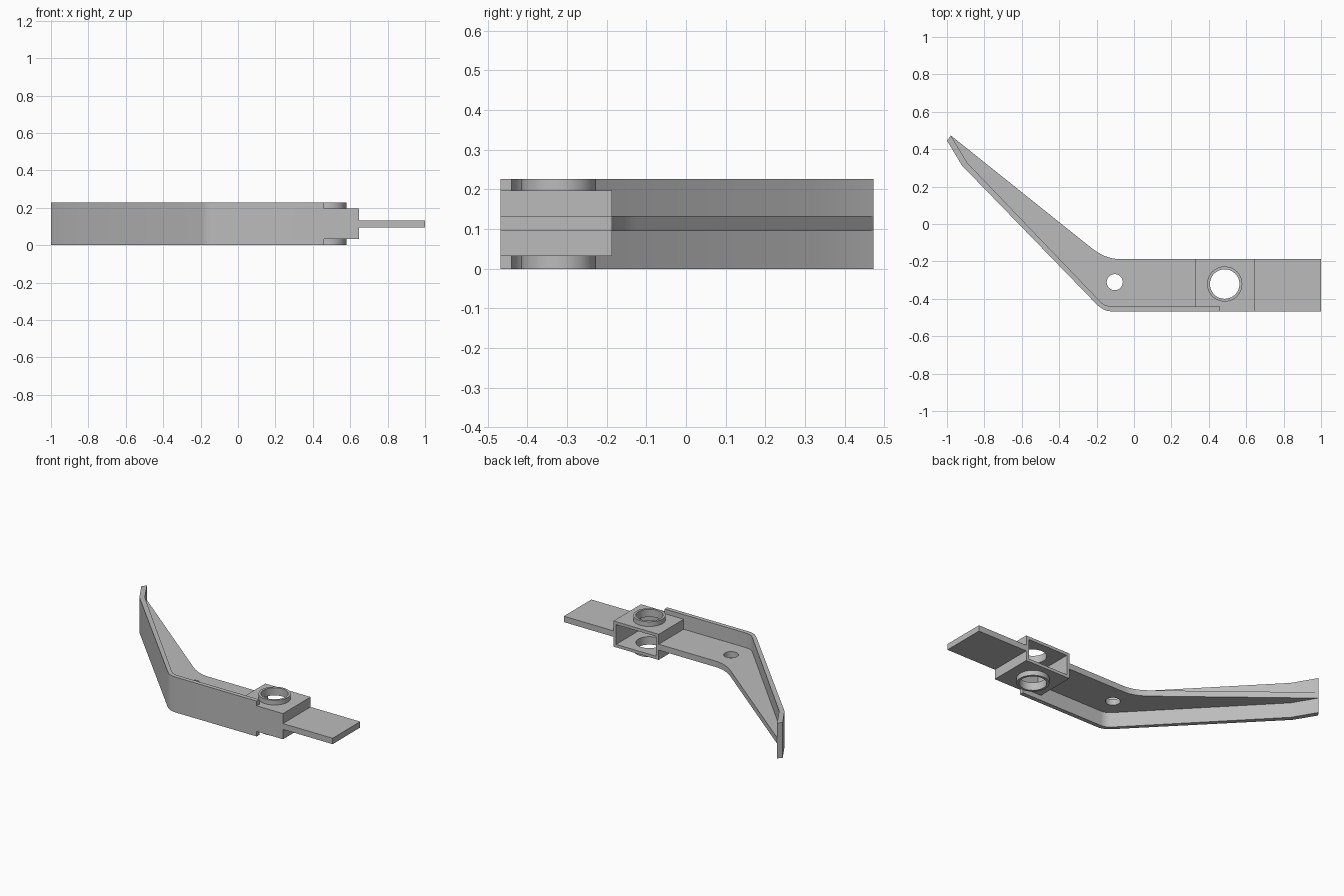
import bpy, bmesh, math
from mathutils import Vector

if "Cube" in bpy.data.objects:
    bpy.data.objects.remove(bpy.data.objects["Cube"], do_unlink=True)

grey = bpy.data.materials.new("plain_grey")
grey.use_nodes = True
colour = (0.5, 0.5, 0.5, 1)
grey.diffuse_color = colour
grey.node_tree.nodes["Principled BSDF"].inputs["Base Color"].default_value = colour

FRONT, BACK = -0.467, -0.187          # bar edges in y
PLATE = (0.095, 0.133)                # thin plate heights
HEIGHT = 0.227
BOX_X, BOX_Z = (0.325, 0.647), (0.032, 0.197)
RING = (0.485, -0.321)


def prism(name, points, z):
    """Extrude a flat outline between two heights."""
    bm = bmesh.new()
    face = bm.faces.new([bm.verts.new((x, y, z[0])) for x, y in points])
    top = bmesh.ops.extrude_face_region(bm, geom=[face])["geom"]
    moved = [v for v in top if isinstance(v, bmesh.types.BMVert)]
    bmesh.ops.translate(bm, verts=moved, vec=(0, 0, z[1] - z[0]))
    bmesh.ops.recalc_face_normals(bm, faces=bm.faces)
    mesh = bpy.data.meshes.new(name)
    bm.to_mesh(mesh)
    bm.free()
    mesh.materials.append(grey)
    ob = bpy.data.objects.new(name, mesh)
    bpy.context.collection.objects.link(ob)
    return ob


def rect(x, y):
    return [(x[0], y[0]), (x[1], y[0]), (x[1], y[1]), (x[0], y[1])]


def circle(centre, r, n=48):
    return [(centre[0] + r * math.cos(2 * math.pi * i / n),
             centre[1] + r * math.sin(2 * math.pi * i / n)) for i in range(n)]


def bend(a, corner, b, n=8):
    """Rounded corner as a quadratic curve."""
    a, c, b = Vector(a), Vector(corner), Vector(b)
    ts = [i / n for i in range(n + 1)]
    return [tuple(a * (1 - t) ** 2 + c * 2 * t * (1 - t) + b * t * t) for t in ts]


def cut(ob, *cutters):
    """Subtract each cutter, then discard it."""
    for c in cutters:
        c.hide_render = True
        mod = ob.modifiers.new("cut", "BOOLEAN")
        mod.operation, mod.solver, mod.object = "DIFFERENCE", "EXACT", c
        bpy.context.view_layer.objects.active = ob
        bpy.ops.object.modifier_apply(modifier=mod.name)
        bpy.data.objects.remove(c, do_unlink=True)


def smooth(ob):
    bpy.ops.object.select_all(action="DESELECT")
    ob.select_set(True)
    bpy.context.view_layer.objects.active = ob
    bpy.ops.object.shade_smooth_by_angle(angle=math.radians(25))


# Bent full-height wall along the front edge
inner = ([(-0.979, 0.473), (-0.893, 0.329)]
         + bend((-0.182, -0.413), (-0.157, -0.44), (-0.12, -0.44)))
outer = ([(-1, 0.446), (-0.92, 0.313)]
         + bend((-0.205, -0.424), (-0.165, FRONT), (-0.12, FRONT)))
wall = prism("front_wall", inner + [(0.46, -0.44), (0.46, FRONT)] + outer[::-1], (0, HEIGHT))
cut(wall, prism("wall_notch", rect(BOX_X, (-0.6, 0)), BOX_Z))

# Tapering arm plate with its pin hole
back = bend((-0.235, -0.122), (-0.157, BACK), (-0.08, BACK))
arm = prism("arm_plate", inner + [(BOX_X[0], -0.44), (BOX_X[0], BACK)] + back[::-1], PLATE)
cut(arm, prism("pin_hole", circle((-0.103, -0.311), 0.043), (0, HEIGHT)))

# End tongue
tongue = prism("end_tongue", rect((BOX_X[1], 1), (FRONT, BACK)), PLATE)

# Hollow socket box, open at the back, with a hole through both faces
box = prism("socket_box", rect(BOX_X, (FRONT, BACK)), BOX_Z)
t = 0.019
cut(box,
    prism("cavity", rect((BOX_X[0] + t, BOX_X[1] - t), (-0.442, 0)), (BOX_Z[0] + t, BOX_Z[1] - t)),
    prism("bore", circle(RING, 0.079), (-0.1, 0.4)))

# Raised collars above and below the box
collars = []
for name, z in (("lower_collar", (0, BOX_Z[0])), ("upper_collar", (BOX_Z[1], HEIGHT))):
    collar = prism(name, circle(RING, 0.094), z)
    cut(collar, prism("collar_bore", circle(RING, 0.079), (-0.1, 0.4)))
    collars.append(collar)

for ob in [wall, arm, box, *collars]:
    smooth(ob)
